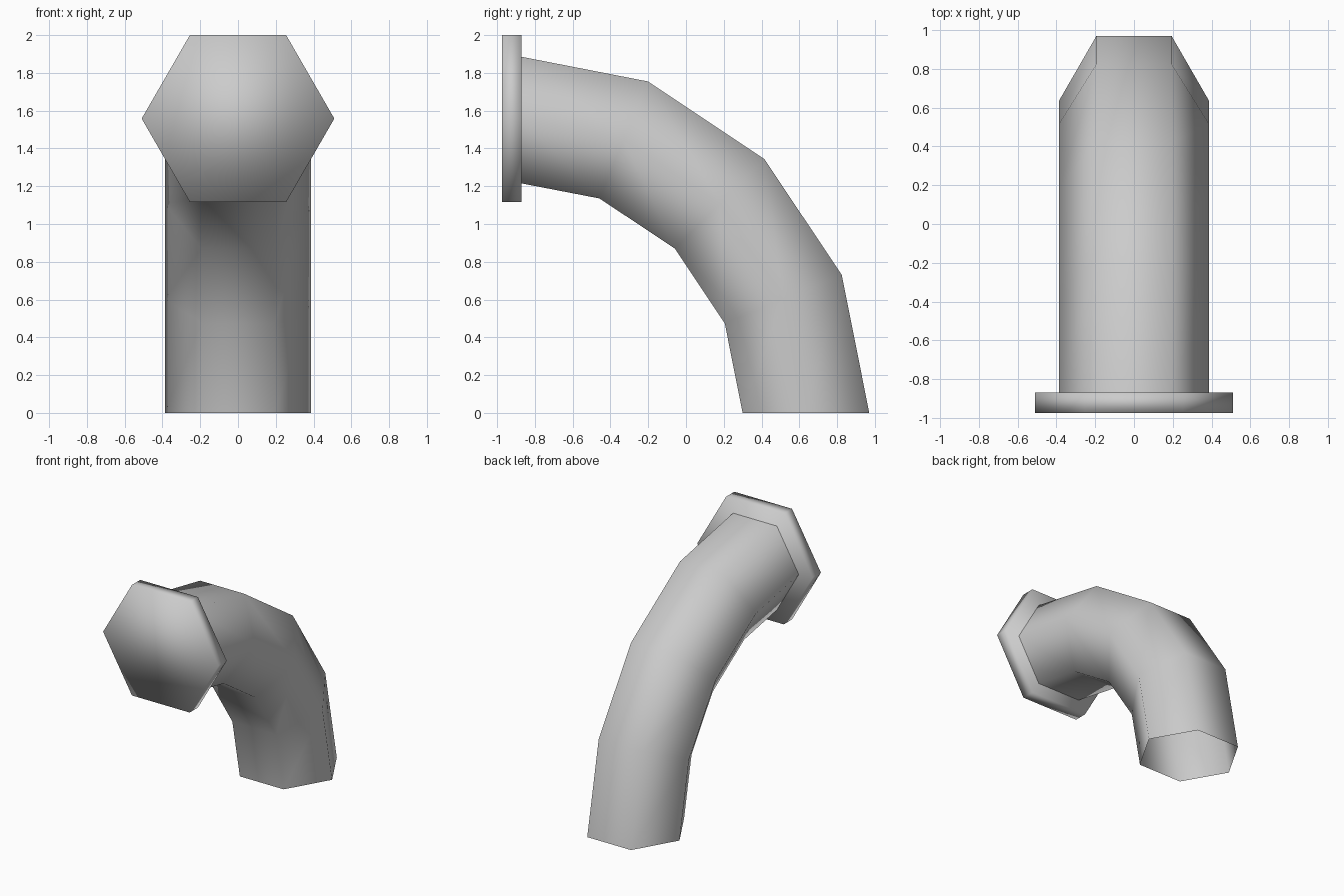
import bpy, bmesh
from math import sin, cos, pi, radians
from mathutils import Matrix, Vector

cube = bpy.data.objects.get("Cube")
if cube:
    bpy.data.objects.remove(cube, do_unlink=True)

grey = bpy.data.materials.new("light grey")
grey.use_nodes = True
colour = (0.6, 0.6, 0.6, 1)
grey.diffuse_color = colour
grey.node_tree.nodes["Principled BSDF"].inputs["Base Color"].default_value = colour


def finish(bm, name):
    """Turn the bmesh into a smooth-shaded object."""
    bmesh.ops.recalc_face_normals(bm, faces=bm.faces)
    mesh = bpy.data.meshes.new(name)
    for face in bm.faces:
        face.smooth = True
    bm.to_mesh(mesh)
    bm.free()
    mesh.materials.append(grey)
    obj = bpy.data.objects.new(name, mesh)
    bpy.context.collection.objects.link(obj)
    return obj


# Bent pipe: hexagonal rings swept along a quarter bend, open at the bottom
SIDES = 6
PIPE_RADIUS = 0.387
path = [(0.635, 0.0), (0.515, 0.602), (0.178, 1.107), (-0.33, 1.445), (-0.87, 1.55)]
bm = bmesh.new()
rings = []
for i, (y, z) in enumerate(path):
    bend = radians(22.5 * i)
    outward = Vector((0, cos(bend), sin(bend)))
    ring = []
    for k in range(SIDES):
        a = 2 * pi * k / SIDES
        offset = Vector((cos(a), 0, 0)) + outward * sin(a)
        ring.append(bm.verts.new(Vector((0, y, z)) + offset * PIPE_RADIUS))
    rings.append(ring)
for low, high in zip(rings, rings[1:]):
    for k in range(SIDES):
        n = (k + 1) % SIDES
        bm.faces.new((low[k], low[n], high[n], high[k]))
finish(bm, "bent_pipe")

# End cap: a wider hexagonal plate closing the front of the pipe
bm = bmesh.new()
bmesh.ops.create_cone(
    bm, cap_ends=True, segments=SIDES, radius1=0.51, radius2=0.51, depth=0.104,
    matrix=Matrix.Translation((0, -0.922, 1.558)) @ Matrix.Rotation(pi / 2, 4, "X"))
# Keep corners pointing sideways
corner = max(v.co.x for v in bm.verts)
if corner < 0.5:
    bmesh.ops.rotate(bm, verts=bm.verts, cent=(0, 0, 1.558),
                     matrix=Matrix.Rotation(pi / SIDES, 3, "Y"))
finish(bm, "end_cap")
